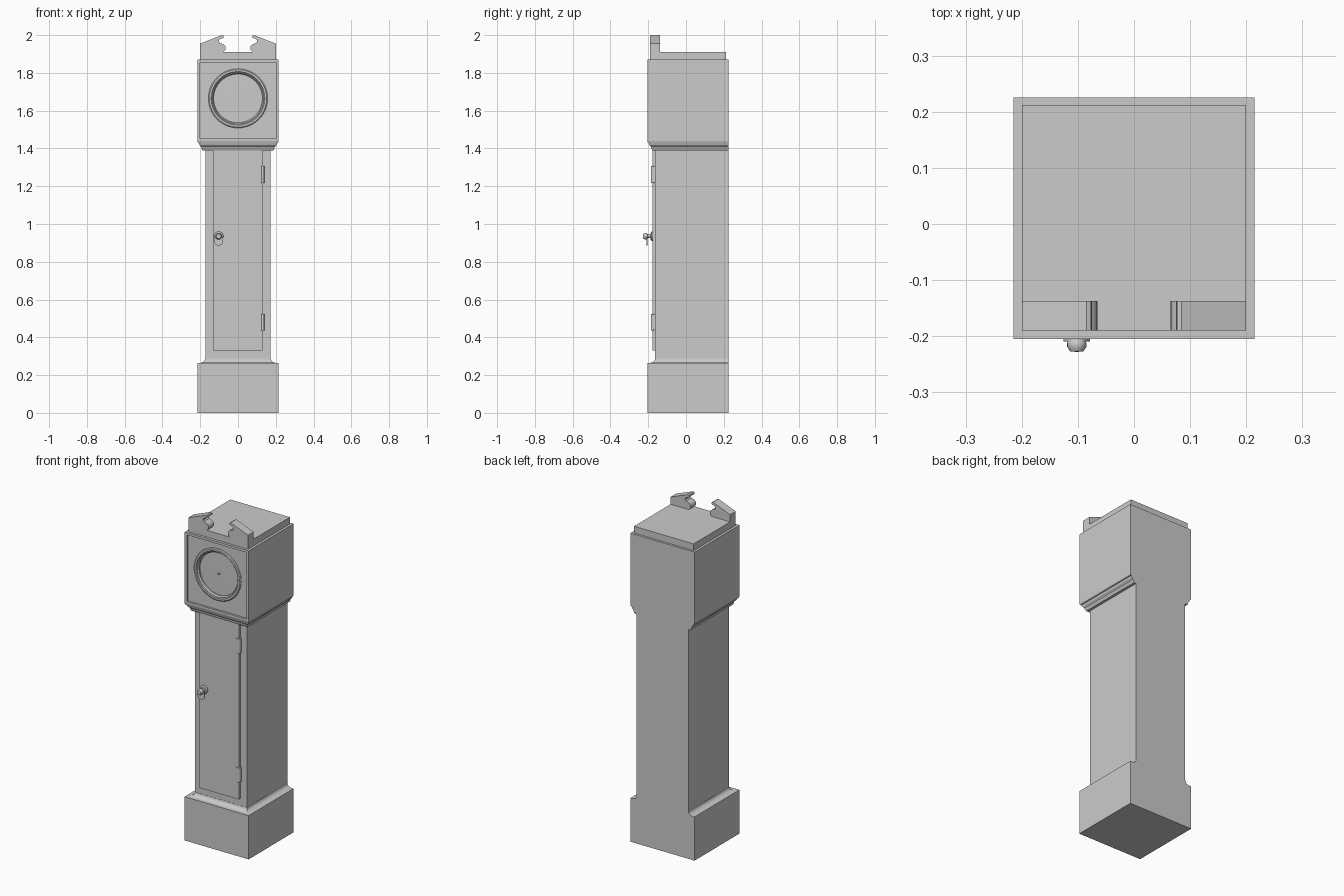
import bpy, bmesh, math
from mathutils import Matrix

if "Cube" in bpy.data.objects:
    bpy.data.objects.remove(bpy.data.objects["Cube"])

BACK = 0.225


def finish(name, bm, smooth=False):
    bmesh.ops.recalc_face_normals(bm, faces=bm.faces)
    me = bpy.data.meshes.new(name)
    bm.to_mesh(me)
    bm.free()
    ob = bpy.data.objects.new(name, me)
    bpy.context.collection.objects.link(ob)
    if smooth:
        bpy.ops.object.select_all(action='DESELECT')
        ob.select_set(True)
        bpy.context.view_layer.objects.active = ob
        bpy.ops.object.shade_smooth_by_angle(angle=math.radians(35))
    return ob


def box(name, x0, x1, y0, y1, z0, z1):
    bm = bmesh.new()
    m = Matrix.Translation(((x0 + x1) / 2, (y0 + y1) / 2, (z0 + z1) / 2)) @ \
        Matrix.Diagonal((x1 - x0, y1 - y0, z1 - z0, 1))
    bmesh.ops.create_cube(bm, size=1, matrix=m)
    return finish(name, bm)


def stack(name, sections):
    """Loft of rectangles (half width, z); the back stays flush."""
    bm = bmesh.new()
    rings = []
    for w, z in sections:
        f = 0.01 - w
        rings.append([bm.verts.new(c) for c in
                      ((-w, f, z), (w, f, z), (w, BACK, z), (-w, BACK, z))])
    for a, b in zip(rings, rings[1:]):
        for i in range(4):
            j = (i + 1) % 4
            bm.faces.new((a[i], a[j], b[j], b[i]))
    bm.faces.new(rings[0])
    bm.faces.new(rings[-1])
    return finish(name, bm)


def lathe(name, profile, x, z, seg=48):
    """Spin (radius, y) points around an axis parallel to y."""
    bm = bmesh.new()
    vs = [bm.verts.new((x + r, y, z)) for r, y in profile]
    es = [bm.edges.new(p) for p in zip(vs, vs[1:])]
    bmesh.ops.spin(bm, geom=vs + es, cent=(x, 0, z), axis=(0, 1, 0),
                   angle=2 * math.pi, steps=seg)
    bmesh.ops.remove_doubles(bm, verts=bm.verts, dist=1e-5)
    return finish(name, bm, True)


def prism(name, pts, y0, y1, smooth=False):
    """Extrude an (x, z) outline along y."""
    bm = bmesh.new()
    f = bm.faces.new([bm.verts.new((x, y0, z)) for x, z in pts])
    r = bmesh.ops.extrude_face_region(bm, geom=[f])
    for v in r['geom']:
        if isinstance(v, bmesh.types.BMVert):
            v.co.y = y1
    return finish(name, bm, smooth)


def cut(ob, cutter):
    m = ob.modifiers.new('cut', 'BOOLEAN')
    m.operation, m.solver, m.object = 'DIFFERENCE', 'EXACT', cutter
    bpy.context.view_layer.objects.active = ob
    bpy.ops.object.modifier_apply(modifier='cut')
    bpy.data.objects.remove(cutter)


# Plinth with cove, and trunk
cove = [(0.200 - 0.026 * math.sin(a), 0.288 - 0.023 * math.cos(a))
        for a in [i * math.pi / 10 for i in range(6)]]
stack('plinth', [(0.215, 0), (0.215, 0.265)] + cove)
stack('trunk', [(0.173, 0.27), (0.173, 1.40)])

# Hood with stepped moulding underneath
hood = stack('hood', [(0.188, 1.39), (0.194, 1.402), (0.194, 1.408), (0.203, 1.417),
                      (0.207, 1.428), (0.212, 1.43), (0.215, 1.44), (0.215, 1.87)])
cut(hood, box('cutter', -0.2, 0.2, -0.3, -0.193, 1.452, 1.856))
cut(hood, lathe('cutter', [(0, -0.3), (0.145, -0.3), (0.145, -0.175), (0, -0.175)], 0, 1.665))

# Dial, bezel and centre pin
lathe('bezel', [(0.157, -0.19), (0.157, -0.196), (0.152, -0.2), (0.142, -0.2), (0.138, -0.196),
                (0.135, -0.196), (0.129, -0.188), (0.129, -0.172), (0.14, -0.172),
                (0.14, -0.19), (0.157, -0.19)], 0, 1.665, 64)
lathe('dial', [(0.135, -0.174), (0.135, -0.179), (0, -0.181)], 0, 1.665, 64)
lathe('dial_pin', [(0.006, -0.178), (0.006, -0.188), (0, -0.19)], 0, 1.665, 16)

# Cap and swan-neck pediment
box('cap', -0.2, 0.2, -0.19, 0.212, 1.865, 1.911)
swan = [(0.2, 1.9), (0.2, 1.955), (0.085, 2.0), (0.077, 1.997), (0.075, 1.988), (0.08, 1.984),
        (0.09, 1.982), (0.1, 1.976), (0.102, 1.966), (0.096, 1.958), (0.086, 1.955),
        (0.076, 1.951), (0.067, 1.941), (0.065, 1.93), (0.068, 1.92), (0.076, 1.912), (0.085, 1.9)]
for s, side in ((-1, 'left'), (1, 'right')):
    prism('pediment_' + side, [(s * x, z) for x, z in swan], -0.19, -0.137, True)

# Door and hinges
box('door', -0.132, 0.13, -0.178, -0.16, 0.33, 1.392)
for z in (0.48, 1.262):
    box('hinge_leaf', 0.112, 0.138, -0.181, -0.16, z - 0.042, z + 0.042)
    bm = bmesh.new()
    bmesh.ops.create_cone(bm, cap_ends=True, segments=16, radius1=0.008, radius2=0.008, depth=0.088,
                          matrix=Matrix.Translation((0.131, -0.178, z)))
    finish('hinge_barrel', bm, True)

# Knob, rosette and hanging drop plate
lathe('rosette', [(0, -0.176), (0.025, -0.176), (0.025, -0.182), (0.018, -0.187), (0, -0.187)],
      -0.102, 0.935, 24)
lathe('knob', [(0.009, -0.18), (0.009, -0.2), (0.014, -0.205), (0.017, -0.212),
               (0.017, -0.219), (0.012, -0.227), (0, -0.228)], -0.102, 0.935, 24)
drop = [(-0.102 + 0.024 * math.sin(a), 0.91 - (0.024 if math.cos(a) > 0 else 0.04) * math.cos(a))
        for a in [i * math.pi / 12 for i in range(24)]]
prism('drop_plate', drop, -0.209, -0.205, True)
